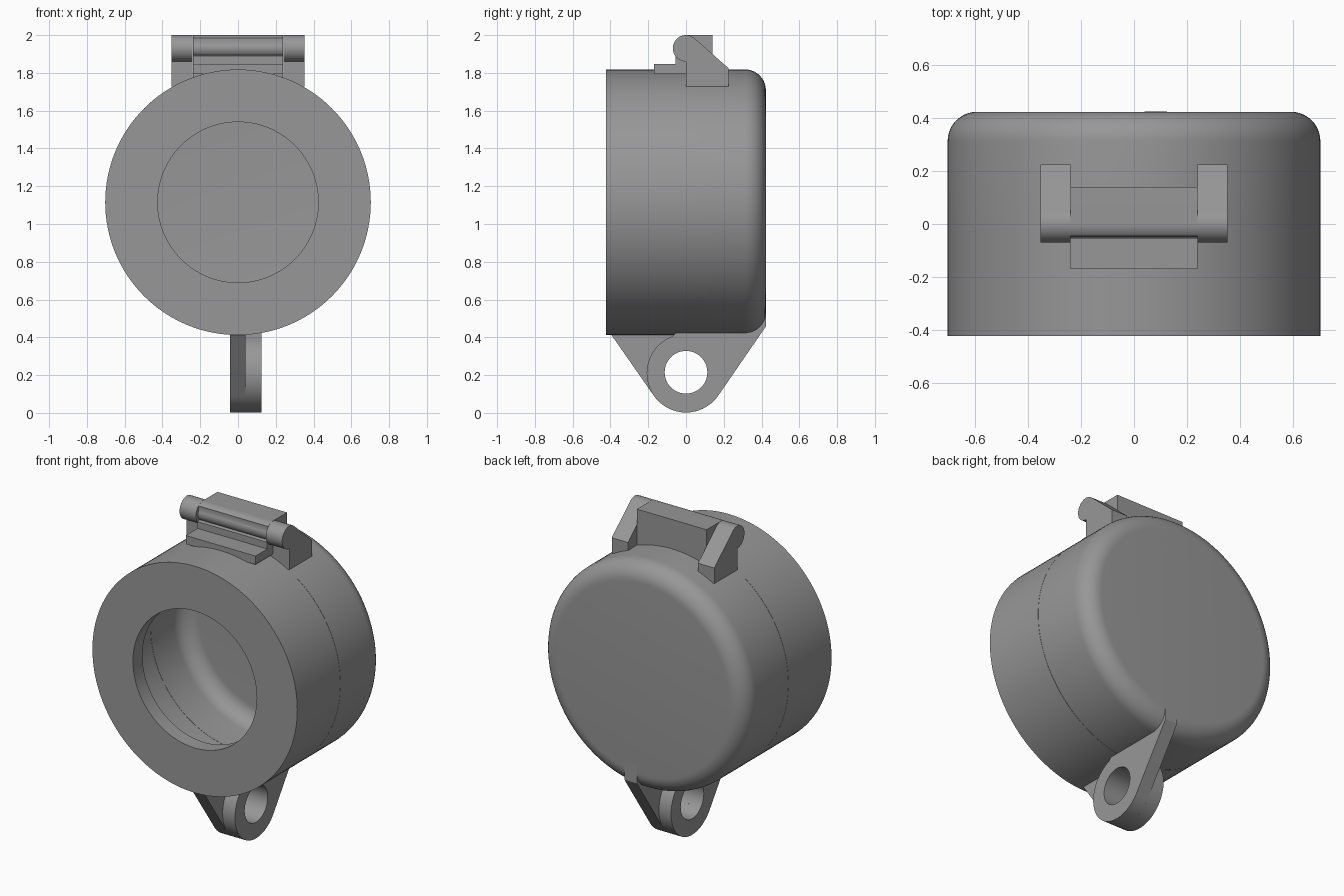
import bpy, bmesh
from math import sin, cos, pi, radians, atan2, acos, hypot

if "Cube" in bpy.data.objects:
    bpy.data.objects.remove(bpy.data.objects["Cube"])

CZ = 1.115   # height of the case axis
GAP = 0.0008  # half of the seam between the two halves

grey = bpy.data.materials.new("dark_grey")
grey.diffuse_color = (0.31, 0.31, 0.31, 1)
grey.use_nodes = True
grey.node_tree.nodes["Principled BSDF"].inputs["Base Color"].default_value = grey.diffuse_color


def smooth(ob):
    bpy.ops.object.select_all(action='DESELECT')
    ob.select_set(True)
    bpy.context.view_layer.objects.active = ob
    bpy.ops.object.shade_smooth_by_angle(angle=radians(30))


def finish(bm, name):
    bmesh.ops.remove_doubles(bm, verts=bm.verts[:], dist=1e-5)
    bmesh.ops.recalc_face_normals(bm, faces=bm.faces[:])
    me = bpy.data.meshes.new(name)
    bm.to_mesh(me)
    bm.free()
    me.materials.append(grey)
    ob = bpy.data.objects.new(name, me)
    bpy.context.collection.objects.link(ob)
    smooth(ob)
    return ob


def arc(cx, cy, r, a0, a1, n=10):
    return [(cx + r * cos(radians(a0 + (a1 - a0) * i / n)),
             cy + r * sin(radians(a0 + (a1 - a0) * i / n))) for i in range(n + 1)]


def lathe(name, profile, closed, n=128):
    """Revolve (radius, y) points around the case axis."""
    bm = bmesh.new()
    rings = [[bm.verts.new((r * sin(2 * pi * i / n), y, CZ + r * cos(2 * pi * i / n)))
              for r, y in profile] for i in range(n)]
    m = len(profile)
    for i in range(n):
        a, b = rings[i], rings[(i + 1) % n]
        for j in range(m if closed else m - 1):
            k = (j + 1) % m
            bm.faces.new((a[j], a[k], b[k], b[j]))
    # collapse the centre points of a solid disc
    bmesh.ops.dissolve_degenerate(bm, dist=1e-6, edges=bm.edges[:])
    return finish(bm, name)


def extrude(name, outline, x0, x1):
    """Extrude a (y, z) outline between two x positions."""
    bm = bmesh.new()
    f = bm.faces.new([bm.verts.new((x0, y, z)) for y, z in outline])
    g = bmesh.ops.extrude_face_region(bm, geom=[f], use_keep_orig=True)
    verts = [v for v in g['geom'] if isinstance(v, bmesh.types.BMVert)]
    bmesh.ops.translate(bm, verts=verts, vec=(x1 - x0, 0, 0))
    return finish(bm, name)


# front half: ring with a round opening
lathe("front_ring", [(0.425, -0.423), (0.703, -0.423), (0.703, -GAP),
                     (0.6, -GAP), (0.6, -0.33), (0.425, -0.33)], True)

# back half: cup with rounded rim, inside and out
lathe("back_cup", [(0, 0.423)] + arc(0.593, 0.313, 0.11, 90, 0) + [(0.703, GAP), (0.6, GAP)]
      + arc(0.5, 0.223, 0.1, 0, 90) + [(0, 0.323)], False)

# hinge: middle leaf on the front half, with pin groove under a rounded lip
extrude("hinge_leaf", [(-0.17, 1.795), (-0.17, 1.848), (-0.055, 1.848), (-0.055, 1.89)]
        + arc(0, 1.93, 0.05, 225, 150) + arc(0, 1.93, 0.07, 130, 90) + [(0.14, 2.0), (0.14, 1.76)]
        + [(0.0, 1.76), (0.0, 1.795)], -0.239, 0.239)

# hinge: outer knuckles on the back half
knuckle = [(0.0, 1.728)] + arc(0, 1.93, 0.07, 270, 45, 20) + [(0.225, 1.825), (0.225, 1.728)]
for side, name in ((1, "knuckle_right"), (-1, "knuckle_left")):
    extrude(name, knuckle, side * 0.24, side * 0.352)

# padlock lugs: mirrored tapered plates with a shared hole
HZ, R = 0.21, 0.208


def lug(name, s, x0, x1, far, top):
    dy, dz = far[0], far[1] - HZ
    start = atan2(dz, dy) - acos(R / hypot(dy, dz))      # tangent point
    pts = arc(0, HZ, R, start * 180 / pi, -250, 40) + top + [far]
    ob = extrude(name, [(s * y, z) for y, z in pts], x0, x1)
    cut = extrude("lug_hole_cutter", arc(0, HZ + 0.005, 0.113, 0, 352.5, 47), -0.2, 0.3)
    cut.hide_render = True
    mod = ob.modifiers.new("hole", 'BOOLEAN')
    mod.operation, mod.solver, mod.object = 'DIFFERENCE', 'EXACT', cut
    bpy.context.view_layer.objects.active = ob
    bpy.ops.object.modifier_apply(modifier=mod.name)
    bpy.data.objects.remove(cut, do_unlink=True)
    smooth(ob)


lug("back_lug", 1, 0.04, 0.125, (0.4245, 0.46), [(0.0, 0.48), (0.34, 0.49), (0.4245, 0.57)])
lug("front_lug", -1, -0.043, 0.04, (0.40, 0.42), [(0.0, 0.48), (0.40, 0.48)])
